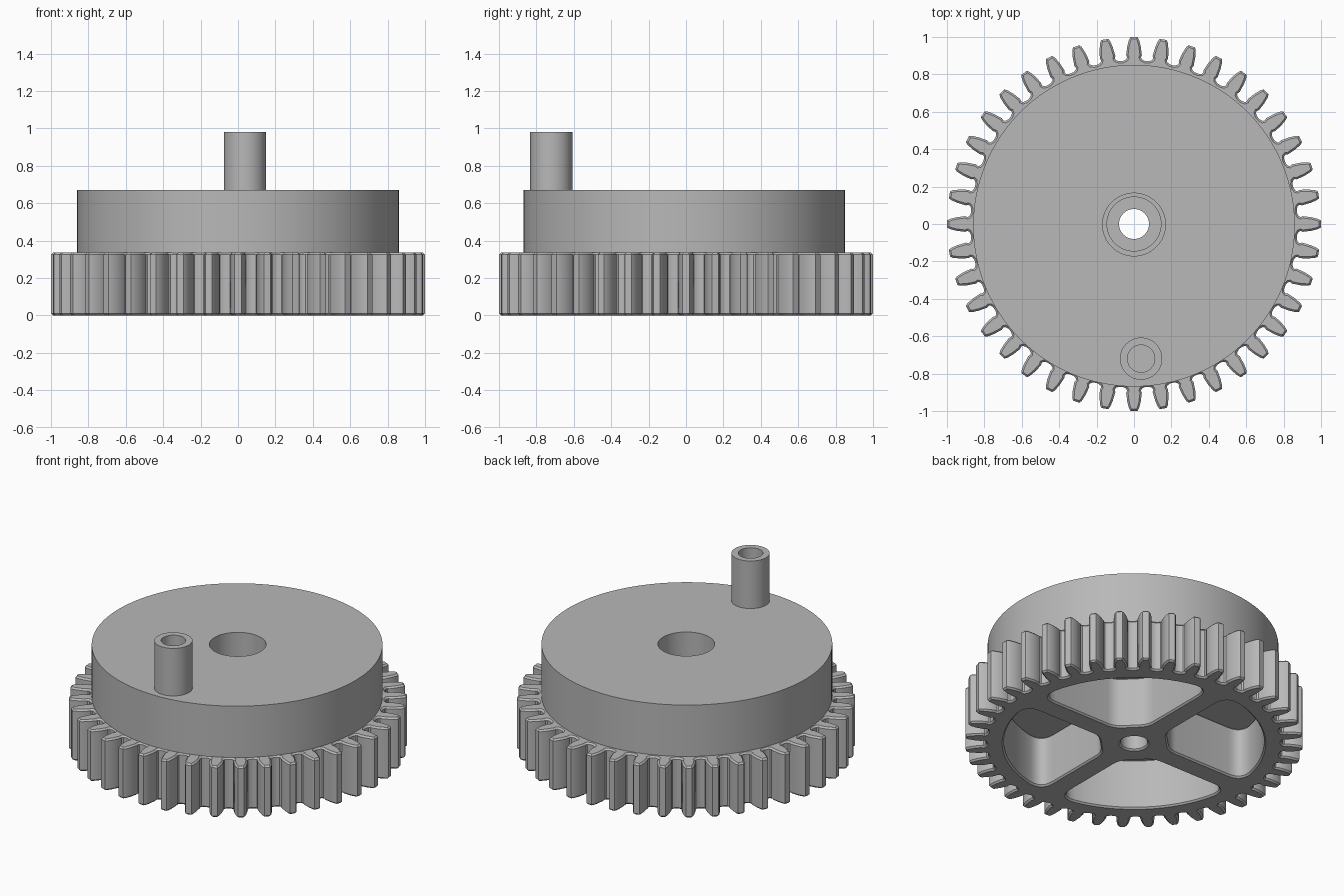
import bpy
from math import cos, sin, pi, radians, atan2
from mathutils import Vector

if "Cube" in bpy.data.objects:
    bpy.data.objects.remove(bpy.data.objects["Cube"], do_unlink=True)

grey = bpy.data.materials.new("plain_grey")
grey.use_nodes = True
GREY = (0.48, 0.48, 0.48, 1)
grey.diffuse_color = GREY
grey.node_tree.nodes["Principled BSDF"].inputs["Base Color"].default_value = GREY


def circle(radius, count=96, x=0, y=0):
    return [Vector((x + radius * cos(2 * pi * i / count),
                    y + radius * sin(2 * pi * i / count))) for i in range(count)]


def turned(point, angle):
    return Vector((point[0] * cos(angle) - point[1] * sin(angle),
                   point[0] * sin(angle) + point[1] * cos(angle)))


def rounded(a, corner, b, size, steps=6):
    """Curve that replaces a sharp corner between the points a and b."""
    start = corner + (a - corner).normalized() * size
    end = corner + (b - corner).normalized() * size
    ts = [i / steps for i in range(steps + 1)]
    return [start * (1 - t) ** 2 + corner * 2 * t * (1 - t) + end * t * t for t in ts]


def extruded(name, outlines, bottom, top, chamfer=0.0):
    """Solid with the first outline as its edge and the others as holes."""
    curve = bpy.data.curves.new(name, "CURVE")
    curve.dimensions = "2D"
    curve.fill_mode = "BOTH"
    curve.extrude = (top - bottom) / 2 - chamfer
    curve.bevel_depth = chamfer
    curve.bevel_resolution = 0
    curve.offset = -chamfer
    for outline in outlines:
        spline = curve.splines.new("POLY")
        spline.points.add(len(outline) - 1)
        for p, co in zip(spline.points, outline):
            p.co = (co.x, co.y, 0, 1)
        spline.use_cyclic_u = True
    obj = bpy.data.objects.new(name, curve)
    bpy.context.collection.objects.link(obj)
    obj.location.z = (bottom + top) / 2
    curve.materials.append(grey)
    bpy.ops.object.select_all(action="DESELECT")
    obj.select_set(True)
    bpy.context.view_layer.objects.active = obj
    bpy.ops.object.convert(target="MESH")
    obj = bpy.context.object
    obj.name = name
    bpy.ops.object.mode_set(mode="EDIT")
    bpy.ops.mesh.select_all(action="SELECT")
    bpy.ops.mesh.remove_doubles(threshold=0.0001)
    bpy.ops.mesh.normals_make_consistent(inside=False)
    bpy.ops.object.mode_set(mode="OBJECT")
    bpy.ops.object.shade_smooth_by_angle(angle=radians(30))
    return obj


# Tooth flank as (radius, half width), with an undercut foot
TEETH = 40
flank = [(0.872, 0.058), (0.88, 0.042), (0.89, 0.037), (0.903, 0.042),
         (0.95, 0.036), (0.985, 0.027), (0.999, 0.018)]
tooth = [(r, -w) for r, w in flank] + [(r, w) for r, w in reversed(flank)]
rim = [turned(p, 2 * pi * i / TEETH) for i in range(TEETH) for p in tooth]

# Pocket between two spokes, with rounded corners
HUB, RIM, GAP = 0.2, 0.77, 0.1
reach = GAP / 2 + (RIM ** 2 / 2 - GAP ** 2 / 4) ** 0.5
inner = [Vector((HUB, s * (HUB - GAP))) for s in (-1, 1)]
outer = [Vector((reach, s * (reach - GAP))) for s in (-1, 1)]
edge_angle = atan2(outer[1].y, outer[1].x)
arc = [Vector((RIM * cos(a), RIM * sin(a)))
       for a in [edge_angle * k / 10 for k in range(-8, 9)]]
pocket = (rounded(inner[1], inner[0], outer[0], 0.05)
          + rounded(inner[0], outer[0], arc[0], 0.1)
          + arc[1:-1]
          + rounded(arc[-1], outer[1], inner[1], 0.1)
          + rounded(outer[1], inner[1], inner[0], 0.05))
pockets = [[turned(p, pi / 4 + i * pi / 2) for p in pocket] for i in range(4)]

# Spoked gear, with a low collar around the axle hole
extruded("spoked_gear", [rim] + pockets + [circle(0.08, 48)], 0, 0.335, 0.01)
extruded("hub_collar", [circle(0.147, 64), circle(0.08, 48)], 0.32, 0.35)

# Thick disc on top of the gear
extruded("upper_disc", [circle(0.86, 128, 0, -0.009), circle(0.168, 64, 0, -0.003)],
         0.334, 0.67)

# Hollow crank pin near the front edge
extruded("crank_pin", [circle(0.113, 48, 0.038, -0.72), circle(0.073, 48, 0.038, -0.72)],
         0.66, 0.98)
